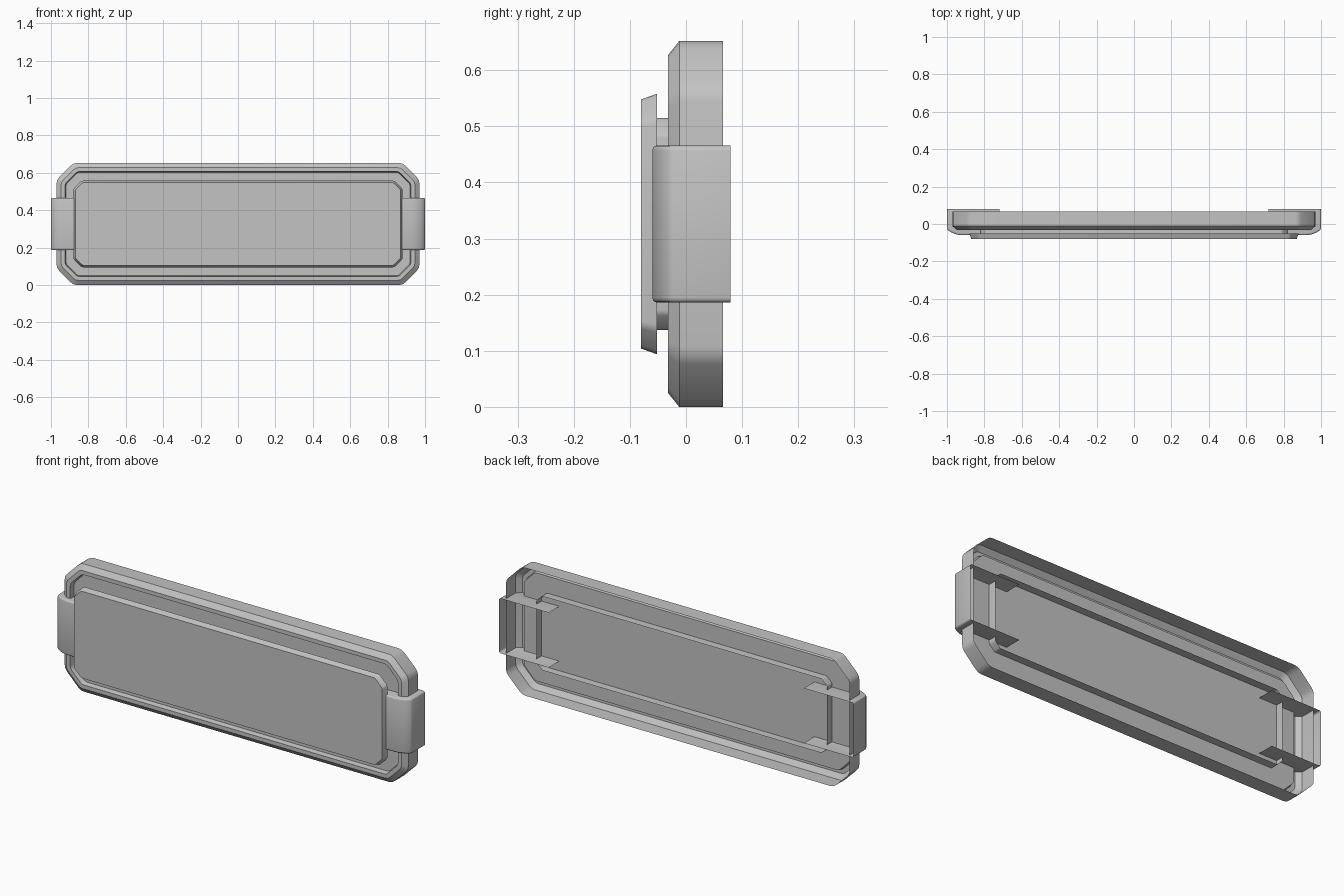
import bpy
import bmesh
from mathutils import Vector

cube = bpy.data.objects.get("Cube")
if cube:
    bpy.data.objects.remove(cube)

MID_Z = 0.326
FLOOR_Y = -0.007

grey = bpy.data.materials.new("plain_grey")
grey.use_nodes = True
color = (0.55, 0.55, 0.55, 1)
grey.diffuse_color = color
grey.node_tree.nodes["Principled BSDF"].inputs["Base Color"].default_value = color


def finish(bm, name):
    mesh = bpy.data.meshes.new(name)
    bm.to_mesh(mesh)
    bm.free()
    mesh.materials.append(grey)
    obj = bpy.data.objects.new(name, mesh)
    bpy.context.collection.objects.link(obj)
    bpy.ops.object.select_all(action="DESELECT")
    bpy.context.view_layer.objects.active = obj
    obj.select_set(True)
    bpy.ops.object.shade_smooth_by_angle(angle=0.6)
    return obj


def ring(bm, hx, hz, cut, y):
    """Rectangle with cut, softly rounded corners, facing the front."""
    pts = [(hx, hz - cut), (hx - cut, hz)]
    pts += [(-x, z) for x, z in reversed(pts)]
    pts += [(-x, -z) for x, z in pts]
    pts = [Vector(p) for p in pts]
    verts = []
    for i, p in enumerate(pts):
        a = p + (pts[i - 1] - p).normalized() * cut * 0.2
        b = p + (pts[(i + 1) % len(pts)] - p).normalized() * cut * 0.2
        for q in (a, (a + b + 2 * p) / 4, b):
            verts.append(bm.verts.new((q.x, y, MID_Z + q.y)))
    return verts


def loft(name, rings, cap_start=False, cap_end=False):
    bm = bmesh.new()
    loops = [ring(bm, *r) for r in rings]
    for a, b in zip(loops, loops[1:]):
        for i in range(len(a)):
            j = (i + 1) % len(a)
            bm.faces.new((a[i], a[j], b[j], b[i]))
    if cap_start:
        bm.faces.new(loops[0])
    if cap_end:
        bm.faces.new(loops[-1])
    bmesh.ops.recalc_face_normals(bm, faces=bm.faces)
    return finish(bm, name)


# Open-backed frame: outer wall, bevel, lip and recessed flat floor
loft("frame", [
    (0.97, 0.326, 0.09, 0.066),
    (0.97, 0.326, 0.09, -0.012),
    (0.946, 0.301, 0.077, -0.032),
    (0.925, 0.281, 0.065, -0.032),
    (0.92, 0.276, 0.063, FLOOR_Y),
], cap_end=True)

# Thin rim that passes through the floor and carries the plate
loft("mounting_rim", [
    (0.82, 0.189, 0.03, 0.034),
    (0.82, 0.189, 0.03, -0.052),
])

# Front plate with sloped edges
loft("front_plate", [
    (0.88, 0.232, 0.045, -0.052),
    (0.87, 0.222, 0.041, -0.08),
], cap_start=True, cap_end=True)


# End clips: wrapped shells, open at the back and inner end
def clip(name, side):
    outline = [(0.72, 0.079), (1, 0.079), (1, -0.022), (0.995, -0.033),
               (0.976, -0.045), (0.952, -0.055), (0.925, -0.06), (0.72, -0.06)]
    bm = bmesh.new()
    low, high = [[bm.verts.new((side * x, y, z)) for x, y in outline]
                 for z in (0.186, 0.466)]
    bm.faces.new(low)
    bm.faces.new(high)
    for i in range(1, len(outline) - 1):
        bm.faces.new((low[i], low[i + 1], high[i + 1], high[i]))
    bmesh.ops.recalc_face_normals(bm, faces=bm.faces)
    rims = [e for e in bm.edges if len(e.link_faces) == 2
            and abs(e.verts[0].co.z - e.verts[1].co.z) < 0.01]
    bmesh.ops.bevel(bm, geom=rims, offset=0.009, segments=3,
                    affect="EDGES", profile=0.5)
    return finish(bm, name)


clip("left_clip", 1)
clip("right_clip", -1)
